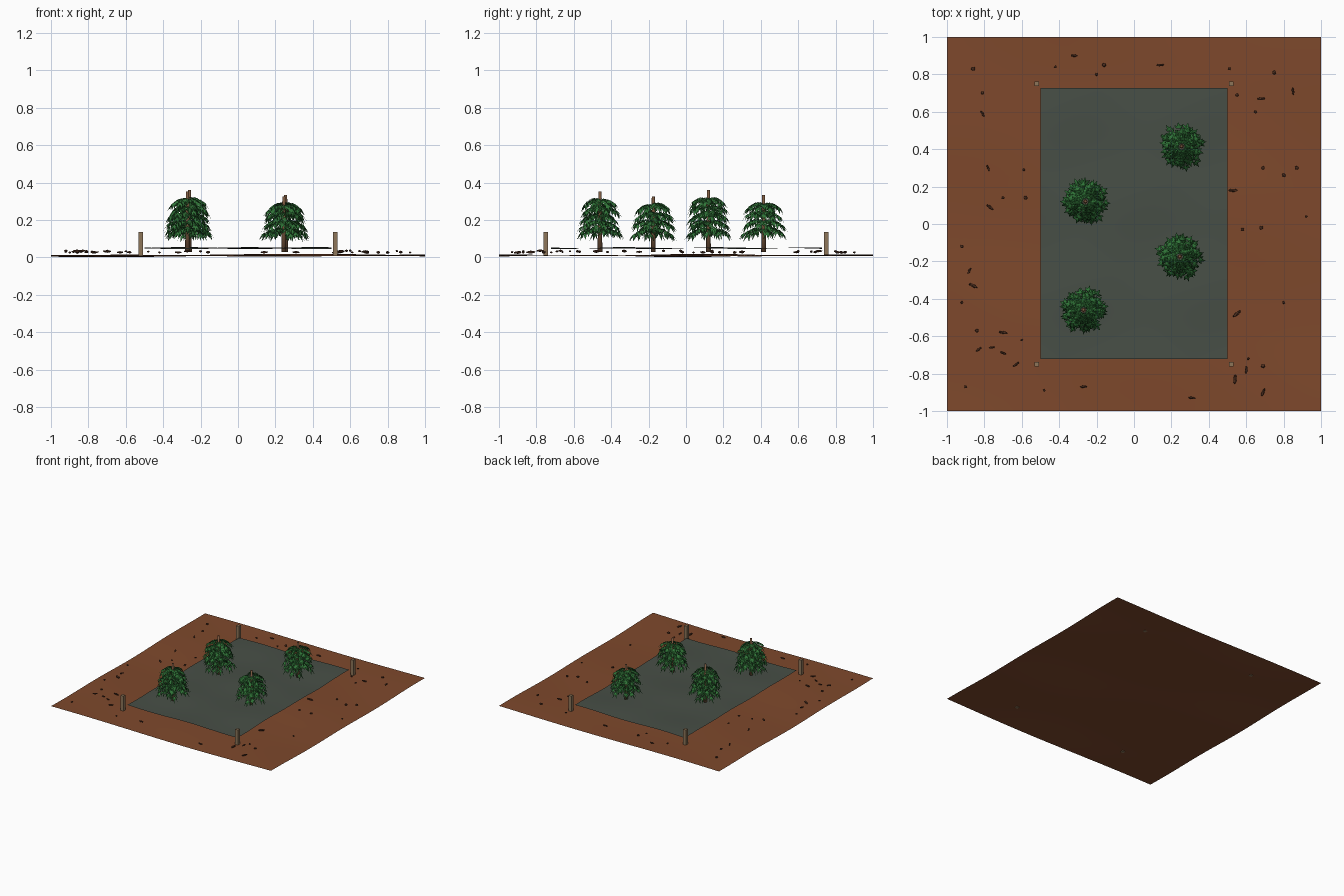
import bpy, bmesh, math, random
from mathutils import Vector, Matrix

if "Cube" in bpy.data.objects:
    bpy.data.objects.remove(bpy.data.objects["Cube"])

random.seed(7)


def material(name, rgb):
    m = bpy.data.materials.new(name)
    m.diffuse_color = (*rgb, 1)
    m.use_nodes = True
    m.node_tree.nodes["Principled BSDF"].inputs["Base Color"].default_value = m.diffuse_color
    return m


SOIL = material("red soil", (0.21, 0.066, 0.025))
SHEET = material("grey green sheet", (0.064, 0.078, 0.062))
LEAF = material("leaf green", (0.03, 0.18, 0.04))
LEAF_DARK = material("dark leaf green", (0.02, 0.115, 0.026))
BARK = material("bark brown", (0.2, 0.1, 0.05))
WOOD = material("weathered wood", (0.27, 0.18, 0.10))
CLOD = material("dark clod brown", (0.075, 0.028, 0.014))


def finish(bm, name, mats, smooth=False):
    mesh = bpy.data.meshes.new(name)
    for f in bm.faces:
        f.smooth = smooth
    bm.to_mesh(mesh)
    bm.free()
    for m in mats:
        mesh.materials.append(m)
    ob = bpy.data.objects.new(name, mesh)
    bpy.context.collection.objects.link(ob)
    return ob


def soil_height(x, y):
    return 0.011 + 0.006 * math.sin(3.1 * x + 0.6) * math.cos(2.7 * y) + 0.003 * math.sin(7 * y + 2 * x)


def sheet_height(x, y):
    return 0.050 + 0.004 * math.sin(9 * x + 1) * math.sin(6 * y) + 0.002 * math.sin(13 * y)


def wavy_sheet(name, hx, hy, cy, height, mat):
    bm = bmesh.new()
    bmesh.ops.create_grid(bm, x_segments=40, y_segments=40, size=1)
    for v in bm.verts:
        x, y = v.co.x * hx, v.co.y * hy + cy
        v.co = (x, y, height(x, y))
    return finish(bm, name, [mat], True)


wavy_sheet("ground", 1, 1, 0, soil_height, SOIL)
wavy_sheet("cover_sheet", 0.5, 0.725, 0.003, sheet_height, SHEET)

# Corner posts
for sx in (-1, 1):
    for sy in (-1, 1):
        bm = bmesh.new()
        bmesh.ops.create_cube(bm, size=1, matrix=Matrix.Translation((sx * 0.52, sy * 0.75, 0.072))
                              @ Matrix.Diagonal((0.025, 0.025, 0.128, 1)))
        finish(bm, "corner_post", [WOOD])


def leaflet(bm, base, direction, length, width, shade):
    """Pointed blade, bent down along its length."""
    d = direction.normalized()
    side = d.cross(Vector((0, 0, 1)))
    side = side.normalized() if side.length > 0.05 else Vector((1, 0, 0))
    mid = base + d * length * 0.45
    tip = base + d * length + Vector((0, 0, -0.25 * length))
    b, m, l, r, t = (bm.verts.new(p) for p in (
        base, mid + Vector((0, 0, 0.003)), mid + side * width / 2, mid - side * width / 2, tip))
    for tri in ((b, m, l), (b, r, m), (l, m, t), (m, r, t)):
        bm.faces.new(tri).material_index = shade


def frond(bm, x, y, z, angle, reach, droop):
    """Arching stem line carrying paired leaflets."""
    out = Vector((math.cos(angle), math.sin(angle), 0))
    across = Vector((-out.y, out.x, 0))
    shade = int(random.random() < 0.35)
    steps = 5
    for i in range(1, steps + 1):
        t = i / steps
        p = Vector((x, y, z)) + out * reach * t
        p.z += 0.045 * t - droop * t * t
        down = Vector((0, 0, -0.25 - 0.65 * t))
        for s in (-1, 1):
            leaflet(bm, p, out * 0.6 + across * s * random.uniform(0.5, 1) + down,
                    random.uniform(0.036, 0.05), 0.016, shade)
    leaflet(bm, p, out + Vector((0, 0, -0.9)), 0.05, 0.016, shade)


# Young trees: x, y, trunk top, number of tiers
for x, y, top, tiers in ((-0.26, 0.12, 0.36, 5), (-0.27, -0.46, 0.352, 5),
                         (0.255, 0.415, 0.333, 4), (0.245, -0.175, 0.325, 4)):
    bm = bmesh.new()
    bmesh.ops.create_cone(bm, cap_ends=True, segments=8, radius1=0.013, radius2=0.008,
                          depth=top - 0.03, matrix=Matrix.Translation((x, y, (top + 0.03) / 2)))
    finish(bm, "trunk", [BARK], True)
    bpy.context.view_layer.objects.active = bpy.data.objects[-1]
    bm = bmesh.new()
    for k in range(tiers):
        u = k / (tiers - 1)
        z = 0.15 + u * (top - 0.046 - 0.15)
        n = 9
        for j in range(n):
            a = (j + 0.5 * k) * math.tau / n + random.uniform(-0.2, 0.2)
            frond(bm, x, y, z + random.uniform(-0.006, 0.006), a,
                  (0.102 - 0.024 * u) * random.uniform(0.85, 1.05), random.uniform(0.05, 0.066))
    finish(bm, "foliage", [LEAF, LEAF_DARK])

# Round clods and long fallen bits scattered around the sheet
ROUND = ((-.86, .83), (-.81, .70), (-.42, .84), (-.20, .80), (.51, .83), (.75, .81), (.65, .60),
         (.87, .30), (.69, .30), (.68, -.02), (-.58, .14), (-.92, -.42), (-.84, -.57), (-.60, -.62),
         (-.90, -.87), (-.48, -.89), (.61, -.72), (.80, -.42), (.92, .04), (.58, -.03), (-.59, .29),
         (-.92, -.12), (.69, -.76), (.55, .69), (-.16, .85), (-.70, .14), (.80, .26))
LONG = ((-.81, .59), (-.32, .90), (.14, .85), (.68, .67), (.85, .71), (-.78, .30), (-.77, .09),
        (-.86, -.33), (-.83, -.67), (-.70, -.69), (-.76, -.66), (-.63, -.75), (-.70, -.58),
        (-.27, -.87), (.54, -.83), (.60, -.78), (.55, -.48), (.53, .18), (.31, -.93), (-.88, -.25),
        (.69, -.90))
for name, spots, stretch in (("round_clods", ROUND, 1.0), ("long_clods", LONG, 2.3)):
    bm = bmesh.new()
    for x, y in spots:
        r = random.uniform(0.008, 0.014)
        bmesh.ops.create_icosphere(
            bm, subdivisions=1, radius=r,
            matrix=Matrix.Translation((x, y, random.uniform(0.026, 0.037)))
            @ Matrix.Rotation(random.uniform(0, math.pi), 4, 'Z')
            @ Matrix.Diagonal((stretch * 0.9, 0.9 if stretch == 1 else 0.7, 0.6, 1)))
    finish(bm, name, [CLOD])
